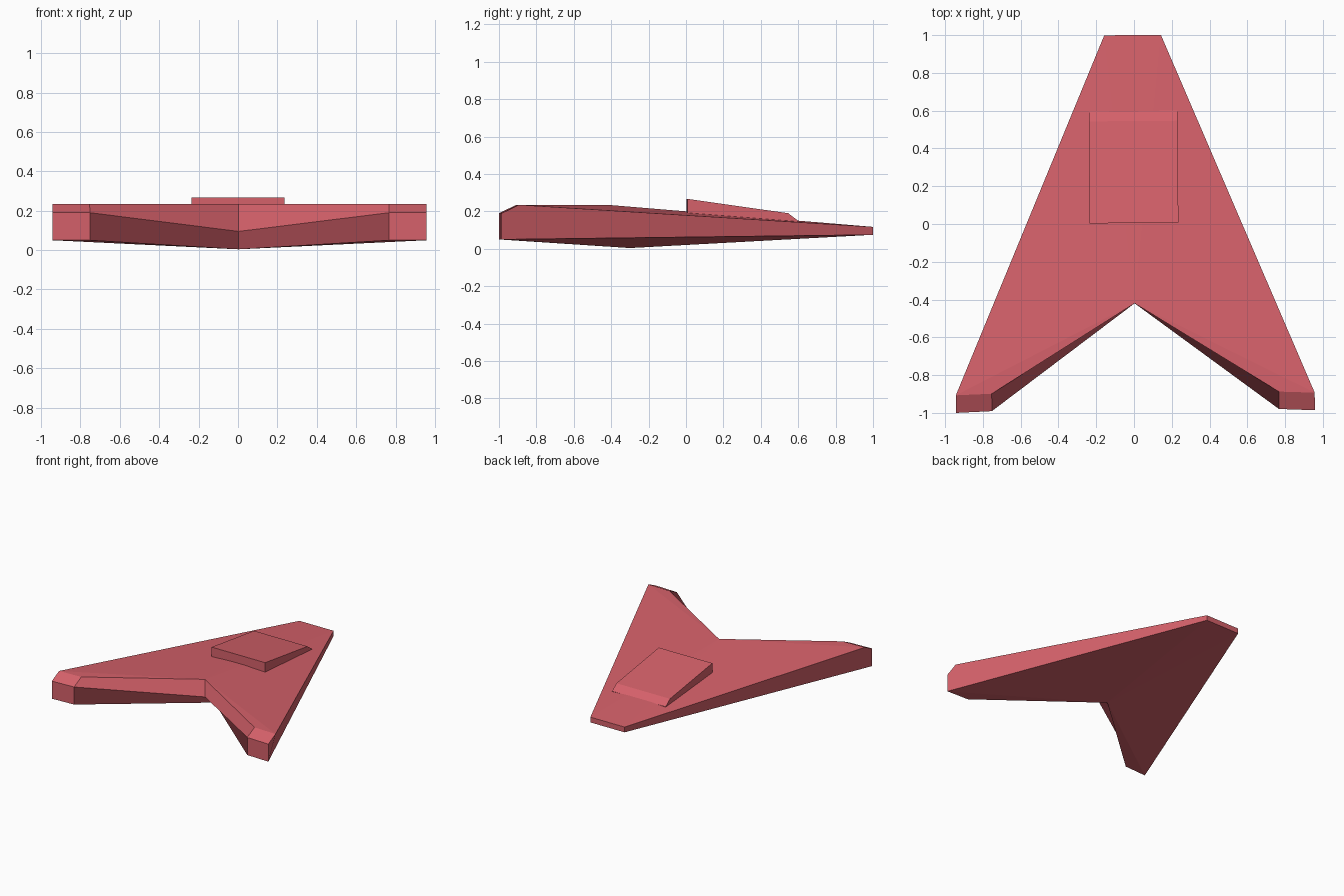
import bpy, bmesh

cube = bpy.data.objects.get("Cube")
if cube:
    bpy.data.objects.remove(cube, do_unlink=True)

red = bpy.data.materials.new("coral_red")
red.use_nodes = True
colour = (0.67, 0.12, 0.145, 1)
red.diffuse_color = colour
red.node_tree.nodes["Principled BSDF"].inputs["Base Color"].default_value = colour

YAW = 0.0075  # the craft sits very slightly turned


def finish(name, bm):
    bmesh.ops.recalc_face_normals(bm, faces=bm.faces)
    mesh = bpy.data.meshes.new(name)
    bm.to_mesh(mesh)
    bm.free()
    mesh.materials.append(red)
    obj = bpy.data.objects.new(name, mesh)
    obj.rotation_euler.z = YAW
    bpy.context.collection.objects.link(obj)
    return obj


# Swept wing hull: named corners of the left half, mirrored across x
corners = {
    "nose_top": (0, 1, 0.117), "nose_low": (0, 1, 0.075),
    "side_top": (0.15, 1, 0.117), "side_low": (0.15, 1, 0.075),
    "outer_top": (0.95, -0.9, 0.235), "outer_mid": (0.95, -0.993, 0.19),
    "outer_low": (0.95, -0.993, 0.05),
    "inner_top": (0.76, -0.893, 0.235), "inner_mid": (0.76, -0.985, 0.19),
    "inner_low": (0.76, -0.985, 0.05),
    "notch_top": (0, -0.42, 0.235), "notch_mid": (0, -0.42, 0.095),
    "notch_low": (0, -0.3, 0.004),
}
panels = [
    "nose_top side_top notch_top", "side_top outer_top notch_top",
    "outer_top inner_top notch_top",                                # upper skin
    "nose_low side_low notch_low", "side_low outer_low notch_low",
    "outer_low inner_low notch_low",                                # underside
    "nose_top side_top side_low nose_low",                          # blunt nose
    "side_top side_low outer_low outer_mid outer_top",              # outer edge
    "outer_top inner_top inner_mid outer_mid",                      # tip bevel
    "outer_mid inner_mid inner_low outer_low",                      # tip end
    "inner_top notch_top notch_mid inner_mid",                      # notch bevel
    "inner_mid notch_mid notch_low inner_low",                      # notch wall
]
bm = bmesh.new()
for side in (1, -1):
    verts = {k: bm.verts.new((x * side, y, z)) for k, (x, y, z) in corners.items()}
    for panel in panels:
        bm.faces.new([verts[k] for k in panel.split()])
bmesh.ops.remove_doubles(bm, verts=bm.verts, dist=0.0005)
finish("wing_hull", bm)

# Raised wedge canopy: side profile extruded across the hull
profile = [(0.005, 0.17), (0.005, 0.267), (0.545, 0.19), (0.6, 0.148), (0.6, 0.13)]
bm = bmesh.new()
face = bm.faces.new([bm.verts.new((-0.235, y, z)) for y, z in profile])
out = bmesh.ops.extrude_face_region(bm, geom=[face])
bmesh.ops.translate(bm, vec=(0.47, 0, 0),
                    verts=[v for v in out["geom"] if isinstance(v, bmesh.types.BMVert)])
finish("canopy", bm)
